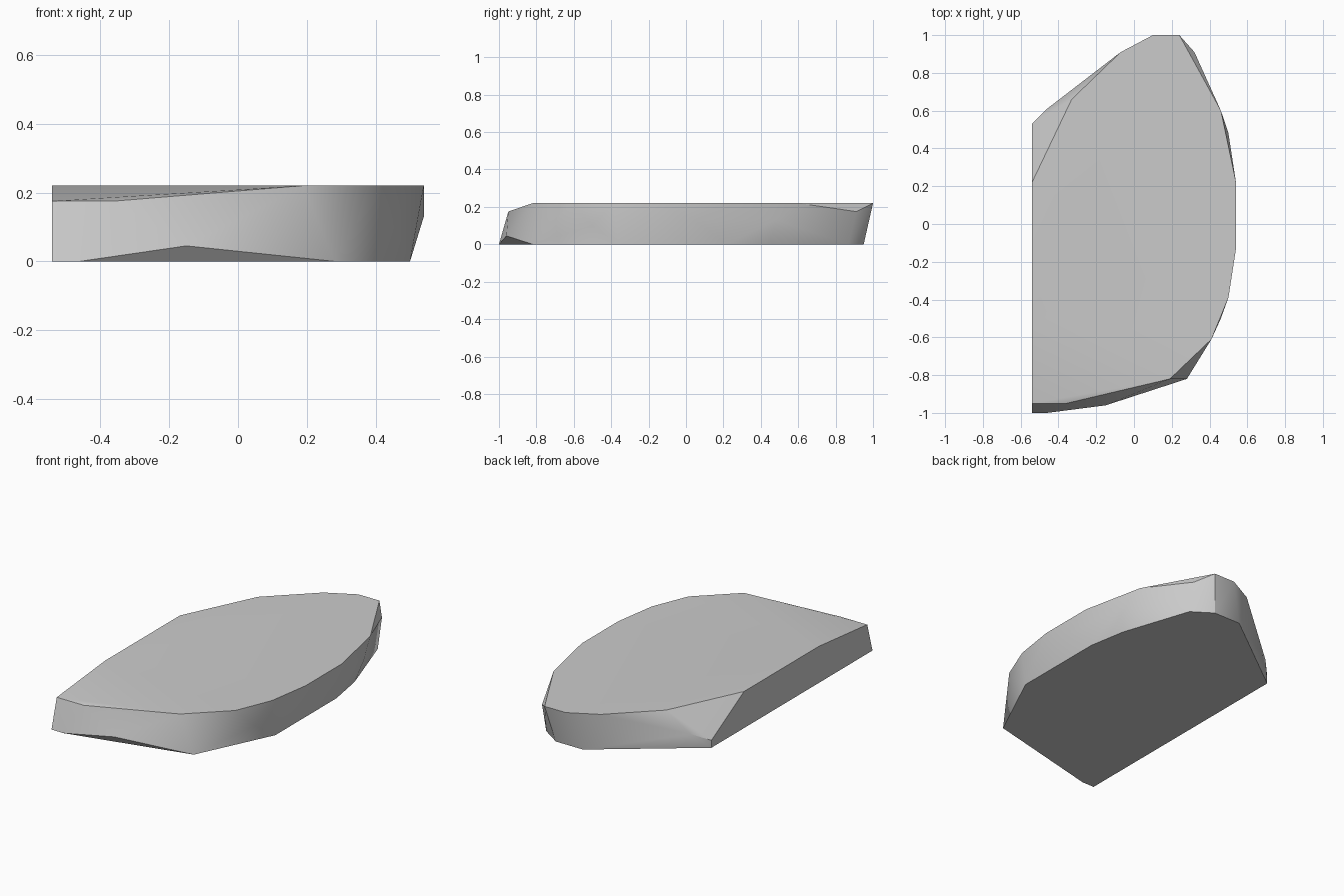
import bpy
import bmesh
from math import radians

cube = bpy.data.objects.get("Cube")
if cube:
    bpy.data.objects.remove(cube)

TOP, RIM = 0.22, 0.175

# Outline of the flat upper face
top_outline = [(-0.54, -0.49), (0.19, -0.82), (0.41, -0.61), (0.5, -0.39),
               (0.54, -0.13), (0.54, 0.22), (0.46, 0.6), (0.24, 1.0),
               (0.1, 1.0), (-0.07, 0.91), (-0.33, 0.66), (-0.54, 0.22)]

# Outline of the flat underside
base_outline = [(-0.54, -1.0), (-0.46, -1.0), (0.28, -0.82), (0.5, -0.36),
                (0.5, 0.22), (0.46, 0.45), (0.32, 0.87), (0.2, 0.95),
                (0.02, 0.95), (-0.54, 0.53)]

# Chipped corners and bulges between the two faces
chips = [(-0.54, -0.95, RIM), (-0.36, -0.95, RIM), (-0.15, -0.96, 0.045),
         (0.46, -0.5, 0.1), (0.54, 0.05, 0.13), (0.5, 0.48, 0.13),
         (0.32, 0.91, RIM), (-0.54, 0.53, 0.045), (-0.46, 0.61, 0.09)]

points = [(x, y, TOP) for x, y in top_outline]
points += [(x, y, 0) for x, y in base_outline]
points += chips

# Wrap the outlines into one faceted slab
bm = bmesh.new()
for p in points:
    bm.verts.new(p)
result = bmesh.ops.convex_hull(bm, input=bm.verts[:])
loose = [v for v in bm.verts if not v.link_faces]
bmesh.ops.delete(bm, geom=loose, context="VERTS")
bmesh.ops.dissolve_limit(bm, angle_limit=radians(0.5),
                         verts=bm.verts[:], edges=bm.edges[:])
bmesh.ops.recalc_face_normals(bm, faces=bm.faces[:])

mesh = bpy.data.meshes.new("stone_slab")
bm.to_mesh(mesh)
bm.free()
slab = bpy.data.objects.new("stone_slab", mesh)
bpy.context.collection.objects.link(slab)

# Plain grey stone
grey = bpy.data.materials.new("stone_grey")
grey.use_nodes = True
colour = (0.6, 0.6, 0.6, 1)
grey.diffuse_color = colour
grey.node_tree.nodes["Principled BSDF"].inputs["Base Color"].default_value = colour
mesh.materials.append(grey)

# Soft sides with crisp rims
bpy.ops.object.select_all(action="DESELECT")
slab.select_set(True)
bpy.context.view_layer.objects.active = slab
bpy.ops.object.shade_smooth_by_angle(angle=radians(30))
